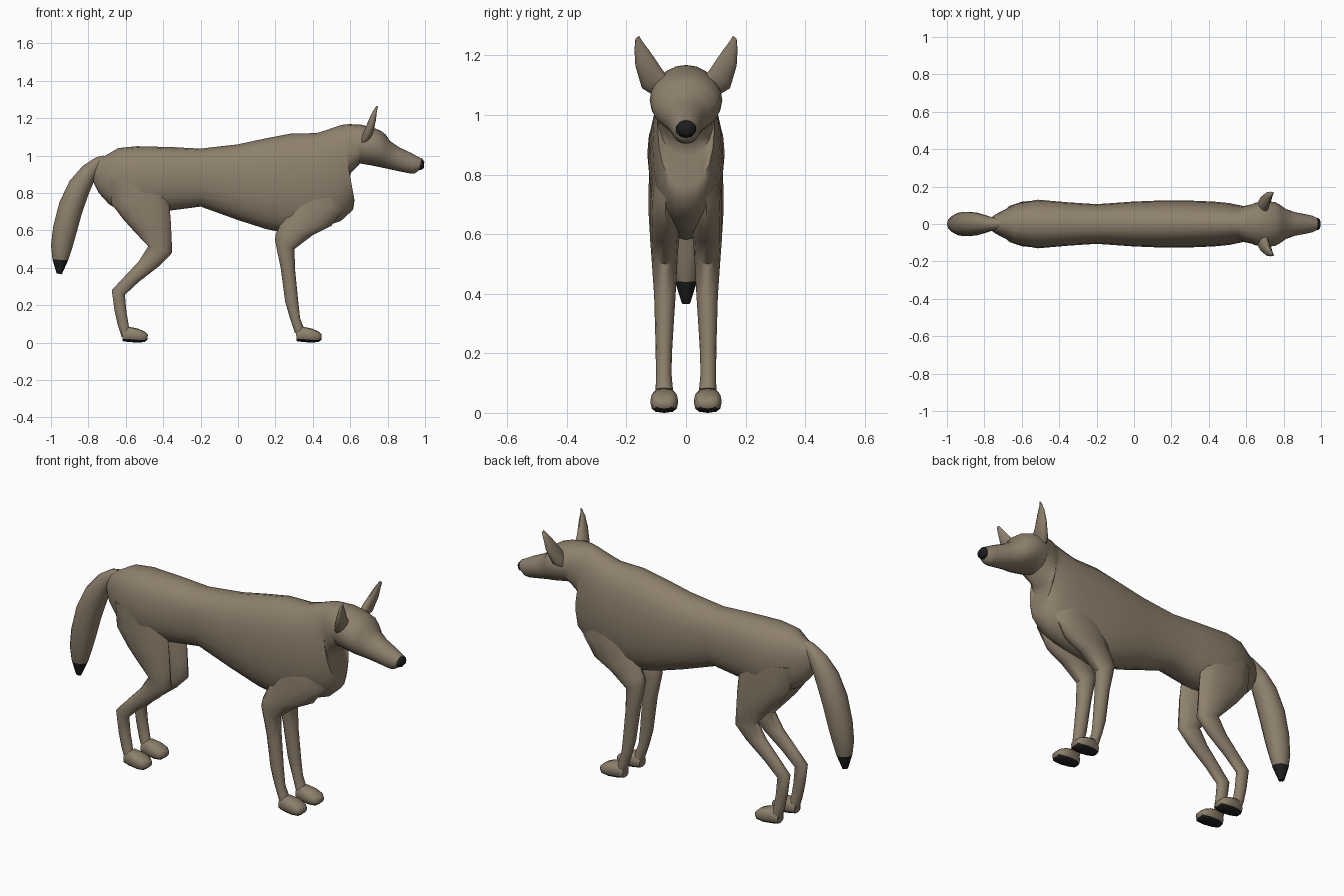
import bpy, bmesh, math
from mathutils import Vector


def material(name, rgb):
    m = bpy.data.materials.new(name)
    m.diffuse_color = (*rgb, 1)
    return m


fur = material("brown fur", (0.27, 0.215, 0.15))
dark = material("black", (0.012, 0.012, 0.013))


def loft(name, rings, axis, n=16, power=2.0, is_dark=None):
    """Skin rings (p, q, w): p and q are opposite points, w the half width along axis."""
    bm = bmesh.new()
    axis = Vector(axis)
    loops = []
    for p, q, w in rings:
        p, q = Vector(p), Vector(q)
        mid, half = (p + q) / 2, (p - q) / 2
        loop = []
        for i in range(n):
            a = 2 * math.pi * i / n
            c, s = math.cos(a), math.sin(a)
            side = math.copysign(abs(s) ** (2 / power), s)
            up = math.copysign(abs(c) ** (2 / power), c)
            loop.append(bm.verts.new(mid + half * up + axis * w * side))
        loops.append(loop)
    for a, b in zip(loops, loops[1:]):
        for i in range(n):
            j = (i + 1) % n
            bm.faces.new((a[i], a[j], b[j], b[i]))
    bm.faces.new(loops[0])
    bm.faces.new(loops[-1])
    bmesh.ops.recalc_face_normals(bm, faces=bm.faces)
    if is_dark:
        for f in bm.faces:
            f.material_index = int(is_dark(f.calc_center_median(), f.normal))
    me = bpy.data.meshes.new(name)
    bm.to_mesh(me)
    bm.free()
    me.materials.append(fur)
    me.materials.append(dark)
    ob = bpy.data.objects.new(name, me)
    bpy.context.collection.objects.link(ob)
    bpy.ops.object.select_all(action='DESELECT')
    bpy.context.view_layer.objects.active = ob
    ob.select_set(True)
    bpy.ops.object.shade_smooth_by_angle(angle=math.radians(50))
    return ob


def flat(rows):
    """Rings on the centre plane from x1, z1, x2, z2, half width."""
    return [((a, 0, b), (c, 0, d), w) for a, b, c, d, w in rows]


def side_rings(rows, s):
    """Rings beside the centre plane from x1, z1, x2, z2, y, half width."""
    return [((a, s * y, b), (c, s * y, d), w) for a, b, c, d, y, w in rows]


Y = (0, 1, 0)

# Torso, from rump to chest and up the neck
loft("torso", flat([
    (-0.775, 0.96, -0.775, 0.86, 0.025), (-0.74, 0.985, -0.745, 0.80, 0.05),
    (-0.70, 1.005, -0.69, 0.74, 0.075), (-0.64, 1.04, -0.61, 0.69, 0.11),
    (-0.54, 1.05, -0.49, 0.69, 0.13), (-0.35, 1.045, -0.33, 0.71, 0.115),
    (-0.20, 1.037, -0.20, 0.727, 0.106), (0, 1.06, 0, 0.655, 0.12),
    (0.15, 1.092, 0.15, 0.607, 0.126), (0.28, 1.117, 0.28, 0.58, 0.126),
    (0.42, 1.12, 0.43, 0.61, 0.12), (0.47, 1.135, 0.55, 0.65, 0.112),
    (0.52, 1.153, 0.615, 0.71, 0.10), (0.55, 1.163, 0.623, 0.76, 0.095),
    (0.575, 1.167, 0.59, 0.86, 0.095), (0.605, 1.168, 0.605, 0.91, 0.10),
    (0.65, 1.163, 0.65, 0.955, 0.11)]), Y, 20, 2.25)

# Head and muzzle
loft("head", flat([
    (0.60, 1.165, 0.61, 0.93, 0.095), (0.65, 1.167, 0.65, 0.958, 0.114),
    (0.71, 1.153, 0.71, 0.948, 0.122), (0.76, 1.135, 0.75, 0.94, 0.117),
    (0.79, 1.112, 0.78, 0.933, 0.10), (0.815, 1.075, 0.81, 0.927, 0.08),
    (0.86, 1.045, 0.86, 0.916, 0.063), (0.93, 1.012, 0.925, 0.903, 0.05),
    (0.965, 0.992, 0.945, 0.905, 0.044), (0.982, 0.983, 0.968, 0.92, 0.034)]), Y, 20)

# Nose
loft("nose", flat([
    (0.968, 0.985, 0.965, 0.922, 0.035), (0.985, 0.983, 0.985, 0.925, 0.034),
    (0.996, 0.968, 0.995, 0.937, 0.022)]), Y, 10, is_dark=lambda c, n: True)

# Tail with a dark tip
loft("tail", flat([
    (-0.72, 1.0, -0.71, 0.93, 0.025), (-0.76, 0.99, -0.755, 0.90, 0.036),
    (-0.83, 0.945, -0.775, 0.85, 0.05), (-0.90, 0.865, -0.80, 0.79, 0.062),
    (-0.955, 0.75, -0.835, 0.69, 0.067), (-0.988, 0.62, -0.865, 0.58, 0.062),
    (-1.0, 0.52, -0.888, 0.50, 0.05), (-0.992, 0.445, -0.908, 0.44, 0.038),
    (-0.97, 0.37, -0.942, 0.365, 0.014)]), Y, 14,
    is_dark=lambda c, n: c.z < 0.44)

for s, tag in ((-1, "right"), (1, "left")):
    # Ear, a flattened cone leaning outwards
    loft(tag + "_ear", [
        ((0.70, s * 0.05, 1.11), (0.66, s * 0.10, 1.06), 0.022),
        ((0.705, s * 0.085, 1.16), (0.69, s * 0.148, 1.09), 0.026),
        ((0.722, s * 0.122, 1.215), (0.715, s * 0.17, 1.165), 0.019),
        ((0.732, s * 0.145, 1.245), (0.73, s * 0.173, 1.22), 0.011),
        ((0.742, s * 0.158, 1.266), (0.745, s * 0.17, 1.255), 0.004)], (1, 0, 0), 12)

    # Front leg from shoulder to wrist
    loft(tag + "_front_leg", side_rings([
        (0.30, 0.90, 0.54, 0.86, 0.065, 0.035), (0.26, 0.74, 0.57, 0.72, 0.068, 0.05),
        (0.225, 0.63, 0.50, 0.625, 0.07, 0.051), (0.20, 0.575, 0.40, 0.575, 0.072, 0.048),
        (0.198, 0.545, 0.302, 0.50, 0.072, 0.044), (0.228, 0.40, 0.305, 0.39, 0.071, 0.036),
        (0.252, 0.22, 0.322, 0.22, 0.074, 0.028), (0.275, 0.14, 0.332, 0.13, 0.075, 0.026),
        (0.305, 0.05, 0.355, 0.07, 0.072, 0.03)], s), Y, 12)

    # Hind leg from hip to ankle
    loft(tag + "_hind_leg", side_rings([
        (-0.69, 0.87, -0.38, 0.87, 0.07, 0.05), (-0.675, 0.74, -0.37, 0.76, 0.074, 0.052),
        (-0.61, 0.655, -0.36, 0.66, 0.075, 0.05), (-0.56, 0.60, -0.355, 0.56, 0.074, 0.046),
        (-0.48, 0.515, -0.352, 0.48, 0.073, 0.039), (-0.53, 0.435, -0.42, 0.41, 0.073, 0.034),
        (-0.61, 0.35, -0.53, 0.325, 0.074, 0.029), (-0.675, 0.28, -0.605, 0.255, 0.075, 0.026),
        (-0.66, 0.17, -0.597, 0.17, 0.075, 0.025), (-0.642, 0.09, -0.583, 0.085, 0.075, 0.026),
        (-0.622, 0.03, -0.565, 0.05, 0.073, 0.03)], s), Y, 12)

    # Paws with dark soles
    for part, x0 in (("front", 0.31), ("hind", -0.62)):
        loft(tag + "_" + part + "_paw", side_rings([
            (x0, 0.06, x0 + 0.003, 0.008, 0.073, 0.027),
            (x0 + 0.035, 0.085, x0 + 0.035, 0.003, 0.073, 0.04),
            (x0 + 0.085, 0.075, x0 + 0.085, 0, 0.073, 0.047),
            (x0 + 0.12, 0.06, x0 + 0.12, 0.003, 0.073, 0.042),
            (x0 + 0.138, 0.044, x0 + 0.136, 0.015, 0.073, 0.026)], s), Y, 12, 2.8,
            is_dark=lambda c, n: n.z < -0.6)
